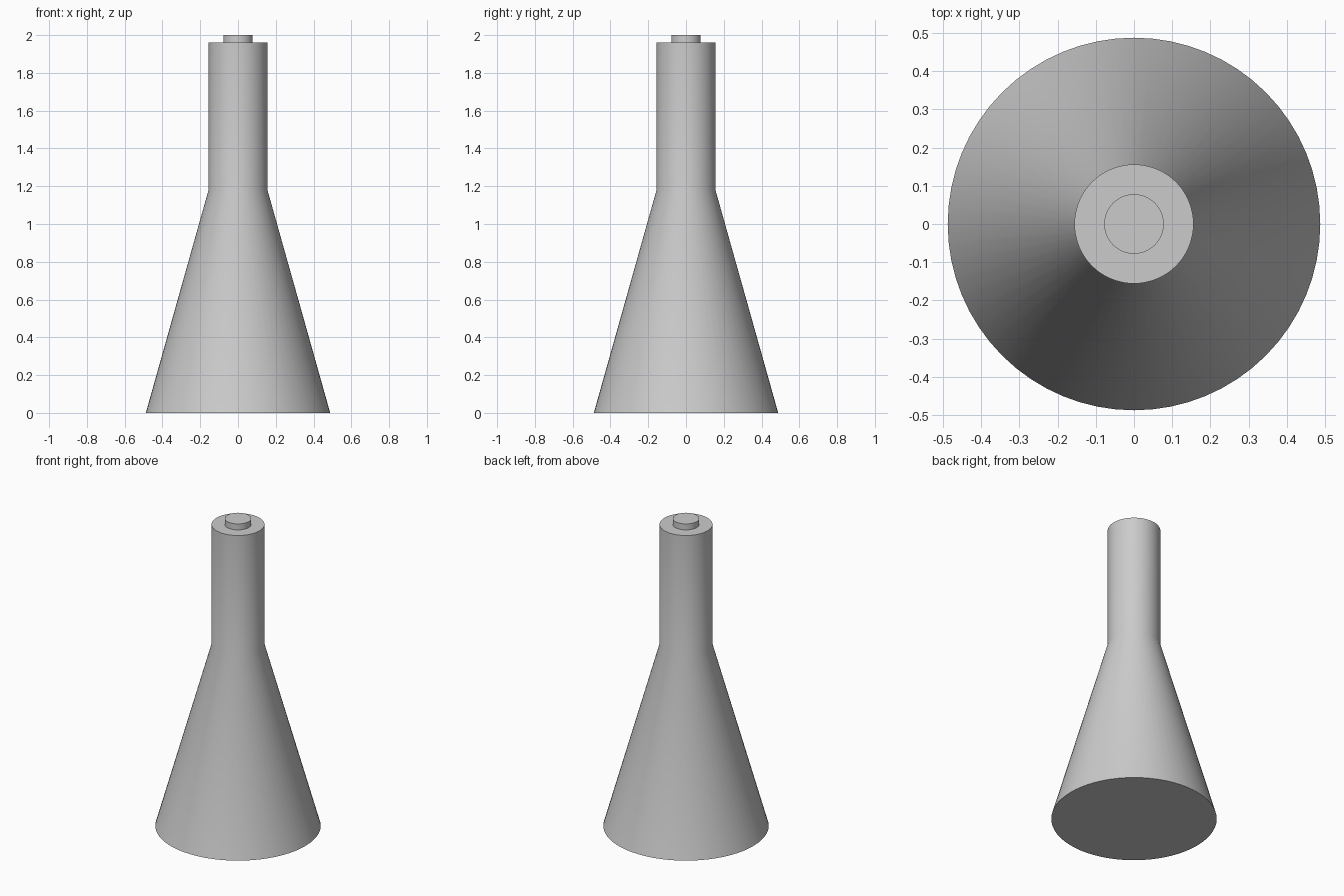
import bpy
import bmesh
import math

cube = bpy.data.objects.get("Cube")
if cube:
    bpy.data.objects.remove(cube, do_unlink=True)

SIDES = 64

grey = bpy.data.materials.new("plain grey")
grey.use_nodes = True
colour = (0.6, 0.6, 0.6, 1)
grey.diffuse_color = colour
grey.node_tree.nodes["Principled BSDF"].inputs["Base Color"].default_value = colour


def turned(name, profile):
    """Closed solid of revolution from (radius, height) rings, capped at both ends."""
    bm = bmesh.new()
    rings = []
    for radius, height in profile:
        angles = [math.tau * i / SIDES for i in range(SIDES)]
        rings.append([bm.verts.new((radius * math.cos(a), radius * math.sin(a), height))
                      for a in angles])
    for low, high in zip(rings, rings[1:]):
        for i in range(SIDES):
            j = (i + 1) % SIDES
            bm.faces.new((low[i], low[j], high[j], high[i]))
    bm.faces.new(rings[0][::-1])
    bm.faces.new(rings[-1])
    mesh = bpy.data.meshes.new(name)
    bm.to_mesh(mesh)
    bm.free()
    mesh.materials.append(grey)
    obj = bpy.data.objects.new(name, mesh)
    bpy.context.collection.objects.link(obj)
    bpy.ops.object.select_all(action="DESELECT")
    obj.select_set(True)
    bpy.context.view_layer.objects.active = obj
    bpy.ops.object.shade_smooth_by_angle(angle=math.radians(30))
    return obj


# Flared body running into the straight neck
turned("flared_body", [(0.488, 0), (0.156, 1.18), (0.156, 1.961)])

# Small round stud on top of the neck
turned("top_stud", [(0.078, 1.961), (0.078, 2.0)])
